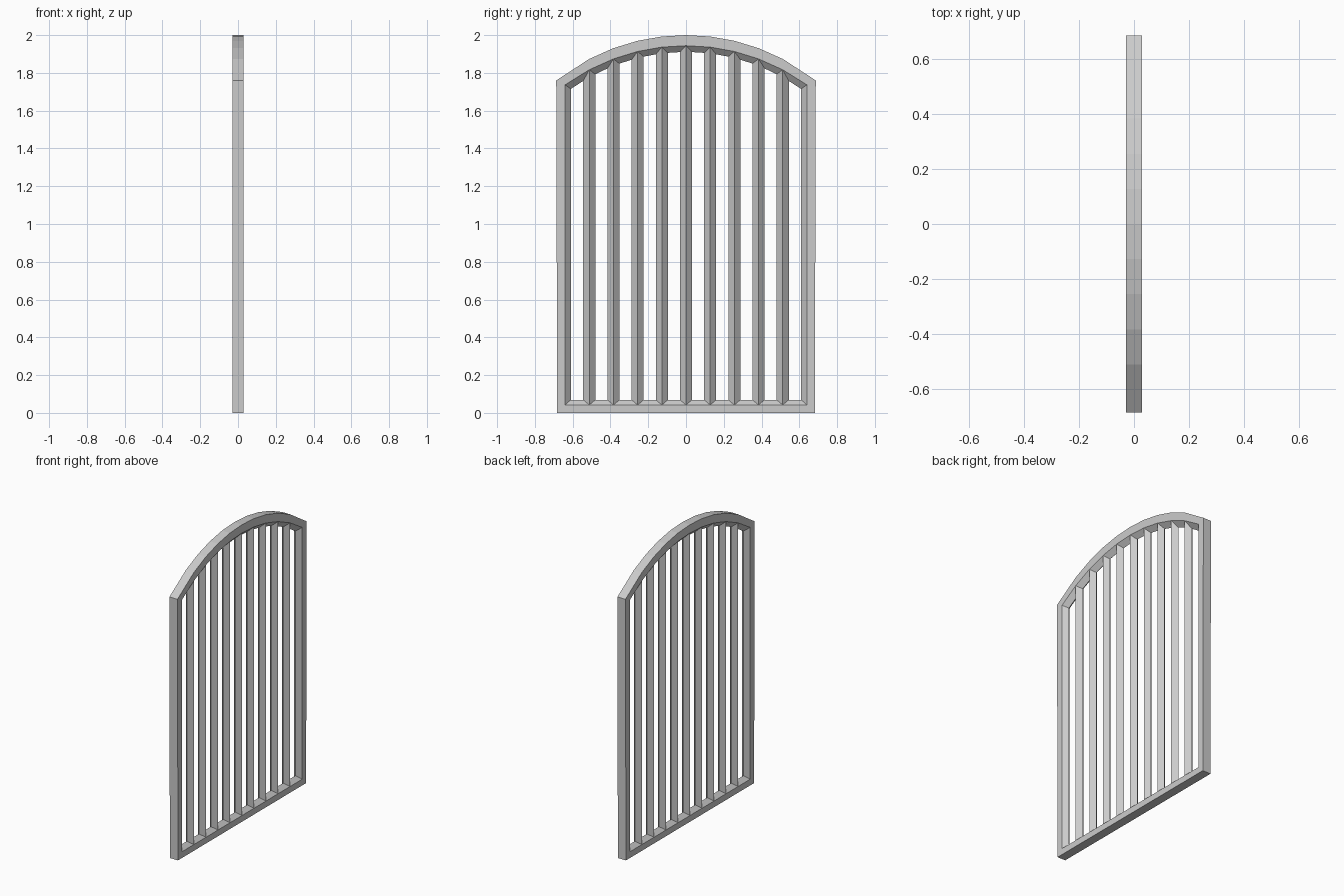
import bpy, bmesh, math

if "Cube" in bpy.data.objects:
    bpy.data.objects.remove(bpy.data.objects["Cube"])

HALF_X = 0.03      # half depth of the gate
PITCH = 0.128      # bar spacing


def arc(y, half, side_z, top_z):
    """Height of a circular arch through (+-half, side_z) and (0, top_z)."""
    s = top_z - side_z
    r = (half * half + s * s) / (2 * s)
    return top_z - r + math.sqrt(r * r - y * y)


def make_object(name, bm):
    bmesh.ops.recalc_face_normals(bm, faces=bm.faces)
    me = bpy.data.meshes.new(name)
    bm.to_mesh(me)
    bm.free()
    ob = bpy.data.objects.new(name, me)
    bpy.context.collection.objects.link(ob)
    return ob


def outline(bottom_half, half, bottom_z, side_z, top_z):
    """Closed arched outline: two bottom corners and eleven arch points."""
    pts = [(-bottom_half, bottom_z), (bottom_half, bottom_z)]
    for k in range(5, -6, -1):
        y = half * k / 5 if abs(k) == 5 else k * PITCH
        pts.append((y, arc(y, half, side_z, top_z)))
    return pts


# Frame: flat outside, inside edge tapering to a central ridge
outer = outline(0.682, 0.687, 0.0, 1.76, 2.0)
inner = outline(0.64, 0.64, 0.042, 1.737, 1.944)
ridge = outline(0.61, 0.61, 0.069, 1.715, 1.912)
bm = bmesh.new()
loops = [[bm.verts.new((x, y, z)) for y, z in pts] for pts, x in (
    (outer, HALF_X), (inner, HALF_X), (ridge, 0.0),
    (inner, -HALF_X), (outer, -HALF_X))]
n = len(outer)
for a in range(5):
    la, lb = loops[a], loops[(a + 1) % 5]
    for i in range(n):
        j = (i + 1) % n
        bm.faces.new((la[i], la[j], lb[j], lb[i]))
make_object("arched_frame", bm)

# Bars: square rods turned on edge, ends buried in the frame
for k in range(-4, 5):
    y = k * PITCH
    top = arc(y, 0.64, 1.737, 1.944)
    bm = bmesh.new()
    section = ((HALF_X, 0), (0, 0.032), (-HALF_X, 0), (0, -0.032))
    low = [bm.verts.new((x, y + dy, 0.042)) for x, dy in section]
    high = [bm.verts.new((x, y + dy, top)) for x, dy in section]
    for i in range(4):
        j = (i + 1) % 4
        bm.faces.new((low[i], low[j], high[j], high[i]))
    bm.faces.new(low)
    bm.faces.new(high)
    make_object(f"bar_{k + 5}", bm)
